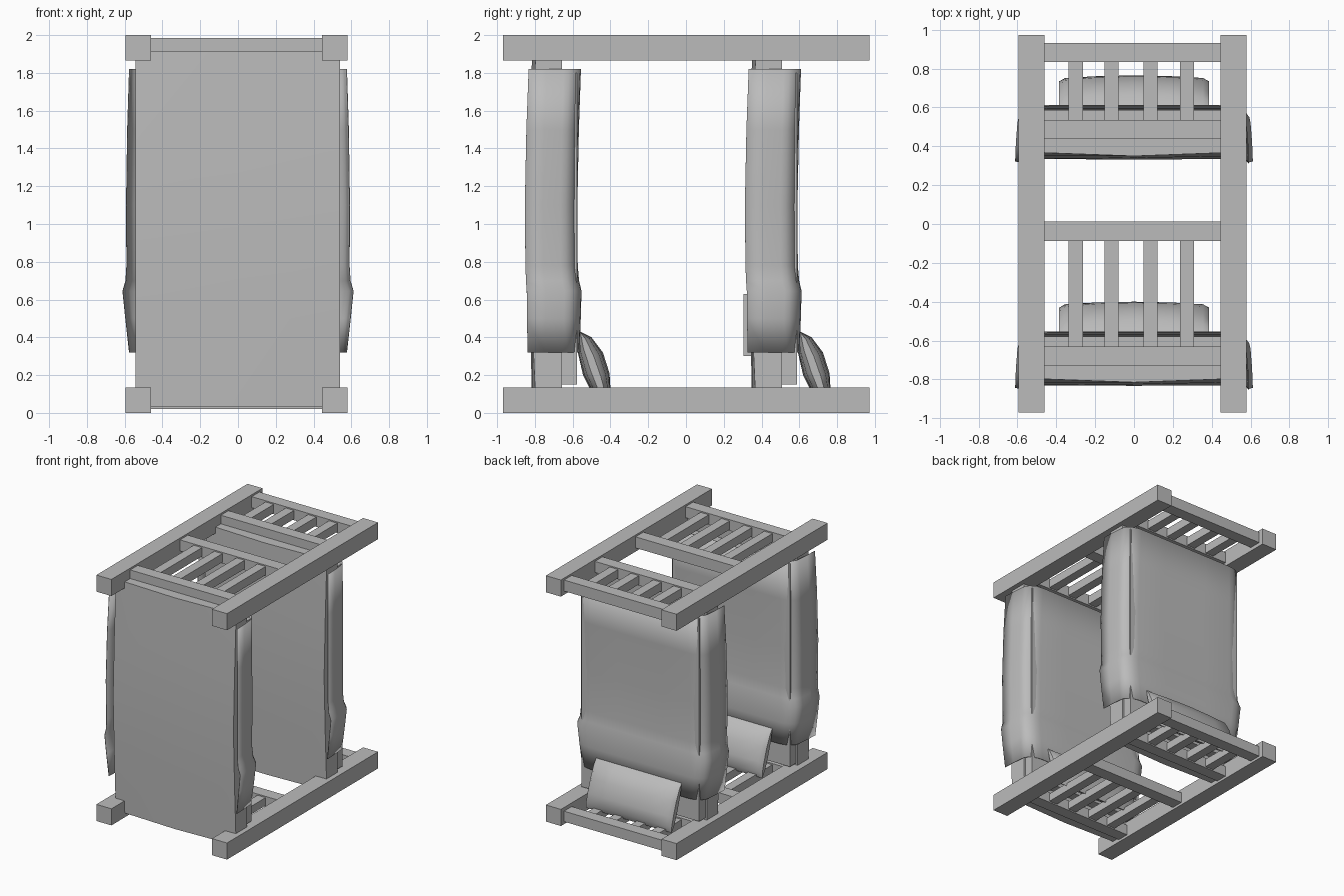
import bpy, bmesh, math

cube = bpy.data.objects.get("Cube")
if cube:
    bpy.data.objects.remove(cube)

grey = bpy.data.materials.new("plain_grey")
grey.use_nodes = True
colour = (0.5, 0.5, 0.5, 1)
grey.diffuse_color = colour
grey.node_tree.nodes["Principled BSDF"].inputs["Base Color"].default_value = colour


def finish(name, bm, smooth=False):
    bmesh.ops.recalc_face_normals(bm, faces=bm.faces)
    me = bpy.data.meshes.new(name)
    bm.to_mesh(me)
    bm.free()
    me.materials.append(grey)
    ob = bpy.data.objects.new(name, me)
    bpy.context.collection.objects.link(ob)
    if smooth:
        bpy.ops.object.select_all(action='DESELECT')
        ob.select_set(True)
        bpy.context.view_layer.objects.active = ob
        bpy.ops.object.shade_smooth_by_angle(angle=math.radians(35))
    return ob


def box(name, x, y, z):
    bm = bmesh.new()
    bmesh.ops.create_cube(bm, size=1)
    for v in bm.verts:
        v.co = [lo + (c + 0.5) * (hi - lo) for c, (lo, hi) in zip(v.co, (x, y, z))]
    return finish(name, bm)


def loft(name, rows, closed=False, smooth=True):
    """Skin a list of point rows; closed rows also get end caps."""
    bm = bmesh.new()
    grid = [[bm.verts.new(p) for p in row] for row in rows]
    n = len(grid[0])
    for a, b in zip(grid, grid[1:]):
        for i in range(n if closed else n - 1):
            j = (i + 1) % n
            bm.faces.new((a[i], a[j], b[j], b[i]))
    if closed:
        bm.faces.new(grid[0])
        bm.faces.new(grid[-1])
    return finish(name, bm, smooth)


def bed_base(name, dy):
    # Bed board with a slightly bowed outer face
    rows = []
    for z, mid, edge in ((0.035, -0.815, -0.795), (0.5, -0.825, -0.815),
                         (0.975, -0.833, -0.83), (1.45, -0.825, -0.815),
                         (1.915, -0.815, -0.795)):
        rows.append([(-0.543, edge + dy, z), (0, mid + dy, z), (0.54, edge + dy, z),
                     (0.54, -0.657 + dy, z), (-0.543, -0.657 + dy, z)])
    loft(name, rows, closed=True)


def blanket(name, dy):
    # Draped sheet: open at the ends and underneath, with a folded ridge
    rows = []
    for z, hx, hy, back in ((1.82, 0.577, -0.833, -0.556), (1.5, 0.587, -0.845, -0.567),
                            (1.1, 0.593, -0.853, -0.575), (0.78, 0.591, -0.85, -0.573),
                            (0.7, 0.596, -0.847, -0.566), (0.645, 0.612, -0.843, -0.553),
                            (0.5, 0.597, -0.842, -0.557), (0.32, 0.577, -0.838, -0.564)):
        cx, cy = hx - 0.012, back - 0.09
        half = [(hx, hy), (hx - 0.004, (hy + cy) / 2)]
        for k in range(6):
            a = math.radians(18 * k)
            half.append((cx - 0.13 + 0.13 * math.cos(a), cy + 0.09 * math.sin(a)))
        half.append((0.2, back))
        full = half + [(-x, y) for x, y in reversed(half)]
        rows.append([(x, y + dy, z) for x, y in full])
    ob = loft(name, rows)
    mod = ob.modifiers.new("thin_cloth", 'SOLIDIFY')
    mod.thickness = 0.004


def pillow(name, dy):
    # Stuffed cushion: one profile, thinner towards both ends
    profile = [(-0.56, 0.43), (-0.5, 0.4), (-0.44, 0.32), (-0.405, 0.21), (-0.4, 0.13),
               (-0.43, 0.075), (-0.5, 0.11), (-0.545, 0.2), (-0.575, 0.33)]
    (ay, az), (by, bz) = profile[0], profile[5]
    length = math.hypot(by - ay, bz - az)
    uy, uz = (by - ay) / length, (bz - az) / length
    rows = []
    for x, thick in ((-0.385, 0.3), (-0.355, 0.7), (-0.2, 0.9), (0, 1),
                     (0.2, 0.9), (0.355, 0.7), (0.385, 0.3)):
        row = []
        for y, z in profile:
            t = (y - ay) * uy + (z - az) * uz
            fy, fz = ay + uy * t, az + uz * t
            row.append((x, fy + (y - fy) * thick + dy, fz + (z - fz) * thick))
        rows.append(row)
    loft(name, rows, closed=True)


# Four long corner posts
for side, x in (("right", (-0.595, -0.46)), ("left", (0.445, 0.58))):
    for end, z in (("lower", (0, 0.135)), ("upper", (1.865, 2))):
        box(f"{end}_{side}_post", x, (-0.97, 0.972), z)

# Two beds, each with its board, mattress, blanket, pillow and end frames
beds = (("front", 0, -0.088, 0.013), ("back", 1.165, 0.833, 0.932))
for bed, dy, bar_lo, bar_hi in beds:
    bed_base(f"{bed}_bed_base", dy)
    box(f"{bed}_mattress", (-0.53, 0.527), (-0.66 + dy, -0.578 + dy), (0.15, 1.8))
    blanket(f"{bed}_blanket", dy)
    pillow(f"{bed}_pillow", dy)
    for end, z in (("lower", (0.02, 0.105)), ("upper", (1.895, 1.985))):
        span = (-0.465, 0.45)
        box(f"{bed}_{end}_bottom_bar", span, (-0.728 + dy, -0.63 + dy), z)
        box(f"{bed}_{end}_top_bar", span, (bar_lo, bar_hi), z)
        for i, x in enumerate((-0.299, -0.116, 0.085, 0.273)):
            box(f"{bed}_{end}_spindle_{i + 1}", (x - 0.037, x + 0.037),
                (-0.635 + dy, bar_lo + 0.005), (z[0] + 0.01, z[1] - 0.01))

# Small support block beneath the back bed
box("support_block", (-0.54, -0.47), (0.305, 0.4), (0.3, 0.63))
